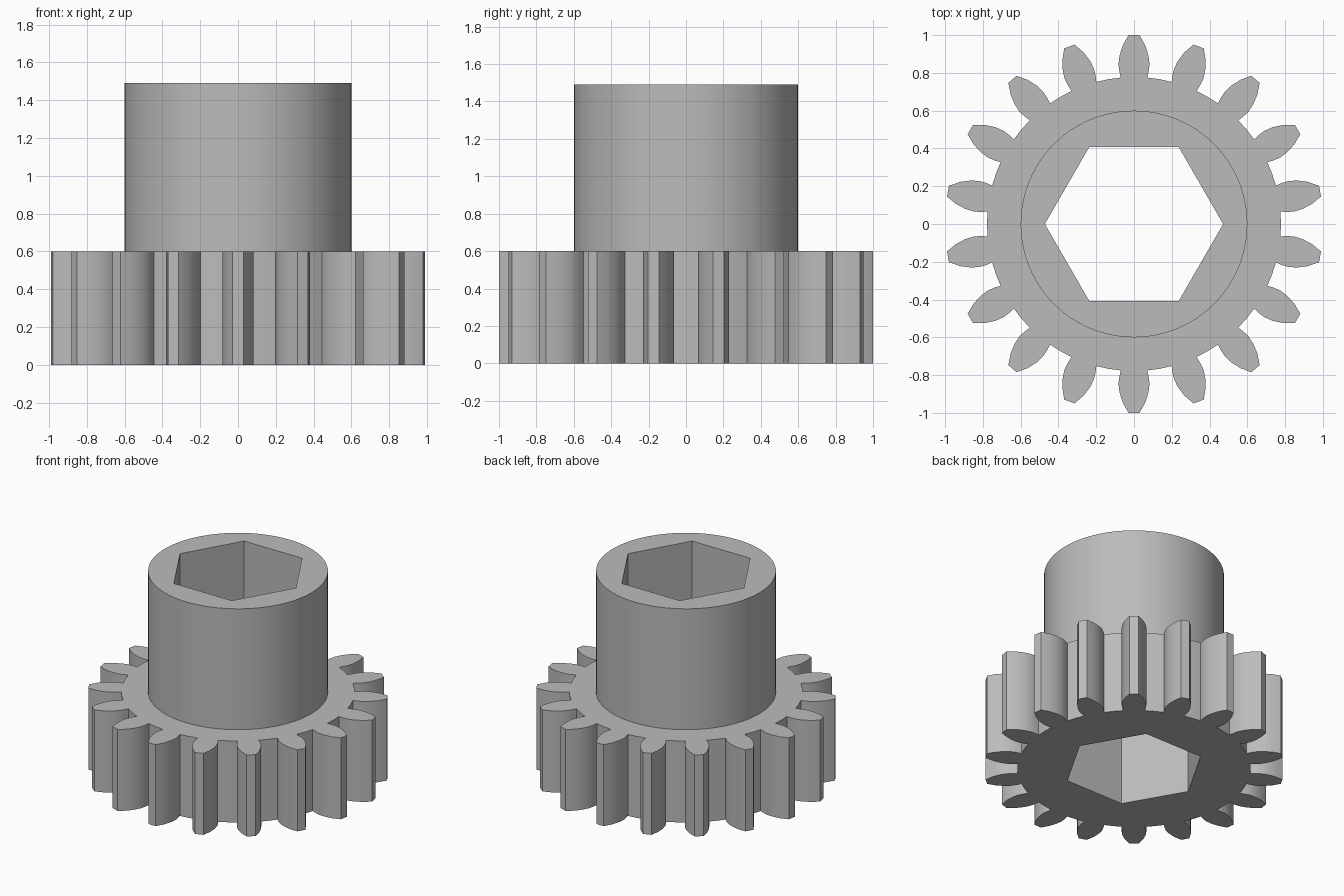
import bpy, bmesh
from math import radians, pi, sin, cos, hypot, atan2

TEETH = 18
GEAR_TOP, HUB_TOP = 0.6, 1.49
HUB_R, HEX_R = 0.6, 0.472

old = bpy.data.objects.get("Cube")
if old:
    bpy.data.objects.remove(old, do_unlink=True)

grey = bpy.data.materials.new("plain grey")
grey.use_nodes = True
colour = (0.5, 0.5, 0.5, 1)
grey.diffuse_color = colour
grey.node_tree.nodes["Principled BSDF"].inputs["Base Color"].default_value = colour


def prism(name, outline, z0, z1):
    """Extrude a closed counter-clockwise outline from z0 to z1."""
    bm = bmesh.new()
    base = bm.faces.new([bm.verts.new((x, y, z0)) for x, y in outline])
    ext = bmesh.ops.extrude_face_region(bm, geom=[base], use_keep_orig=True)
    top = [v for v in ext["geom"] if isinstance(v, bmesh.types.BMVert)]
    bmesh.ops.translate(bm, verts=top, vec=(0, 0, z1 - z0))
    bmesh.ops.recalc_face_normals(bm, faces=bm.faces)
    mesh = bpy.data.meshes.new(name)
    bm.to_mesh(mesh)
    bm.free()
    mesh.materials.append(grey)
    obj = bpy.data.objects.new(name, mesh)
    bpy.context.collection.objects.link(obj)
    return obj


def polygon(radius, sides):
    return [(radius * cos(2 * pi * i / sides), radius * sin(2 * pi * i / sides))
            for i in range(sides)]


def combine(target, tool, operation):
    """Apply a boolean and discard the tool object."""
    mod = target.modifiers.new(operation.lower(), "BOOLEAN")
    mod.operation, mod.object, mod.solver = operation, tool, "EXACT"
    bpy.ops.object.modifier_apply(modifier=mod.name)
    bpy.data.objects.remove(tool, do_unlink=True)


# One tooth: half width and height of the flank, mirrored about its centre line
flank = [(0.070, 0.775), (0.078, 0.81), (0.082, 0.845), (0.077, 0.89),
         (0.060, 0.945), (0.029, 1.0)]
tooth = flank + [(-w, h) for w, h in reversed(flank)]

# Gear outline: the tooth repeated, with a short root arc between teeth
outline = []
for i in range(TEETH):
    turn = radians(360 / TEETH * i)
    for w, h in tooth:
        r, a = hypot(w, h), atan2(h, w) + turn
        outline.append((r * cos(a), r * sin(a)))
    root_r = hypot(*flank[0])
    a = pi / 2 + turn + pi / TEETH
    outline.append((root_r * cos(a), root_r * sin(a)))

# Gear wheel with round hub and hexagonal through bore
pinion = prism("pinion_gear", outline, 0, GEAR_TOP)
hub = prism("hub", polygon(HUB_R, 96), GEAR_TOP - 0.2, HUB_TOP)
bore = prism("hex_bore", polygon(HEX_R, 6), -0.5, HUB_TOP + 0.5)

bpy.ops.object.select_all(action="DESELECT")
bpy.context.view_layer.objects.active = pinion
pinion.select_set(True)
combine(pinion, hub, "UNION")
combine(pinion, bore, "DIFFERENCE")
bpy.ops.object.shade_smooth_by_angle(angle=radians(25))
